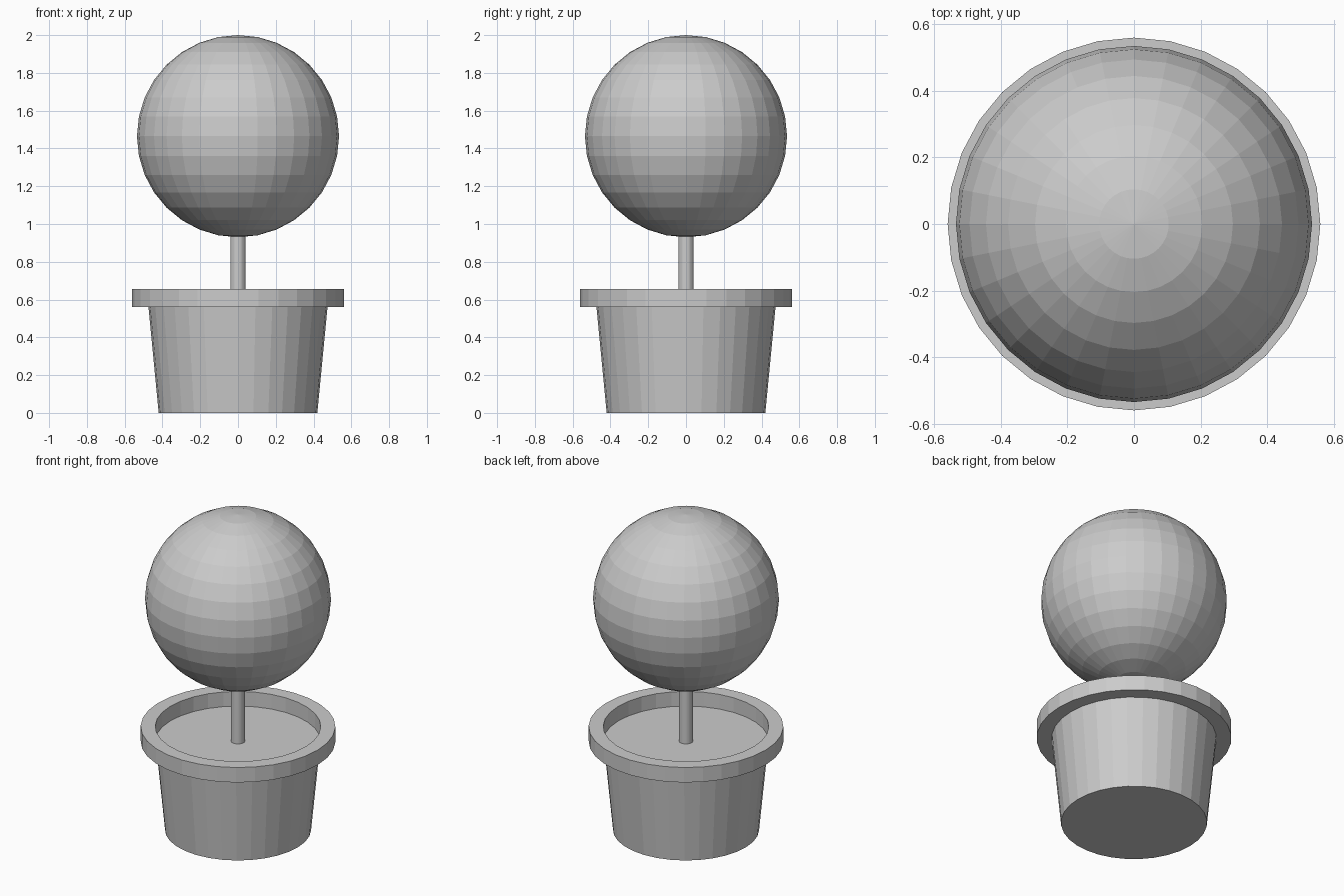
import bpy, bmesh, math

if "Cube" in bpy.data.objects:
    bpy.data.objects.remove(bpy.data.objects["Cube"])

SIDES = 32


def lathe(name, profile):
    """Spin an (r, z) profile around z; points with r = 0 become poles."""
    bm = bmesh.new()
    verts = [bm.verts.new((r, 0, z)) for r, z in profile]
    edges = [bm.edges.new(pair) for pair in zip(verts, verts[1:])]
    bmesh.ops.spin(bm, geom=verts + edges, cent=(0, 0, 0), axis=(0, 0, 1),
                   angle=math.tau, steps=SIDES, use_merge=True)
    bmesh.ops.remove_doubles(bm, verts=bm.verts, dist=1e-4)
    bmesh.ops.recalc_face_normals(bm, faces=bm.faces)
    mesh = bpy.data.meshes.new(name)
    bm.to_mesh(mesh)
    bm.free()
    obj = bpy.data.objects.new(name, mesh)
    bpy.context.collection.objects.link(obj)
    return obj


# Tapered pot with overhanging rim and recessed soil surface
lathe("pot", [(0, 0), (0.42, 0), (0.474, 0.56), (0.56, 0.56),
              (0.56, 0.655), (0.476, 0.655), (0.476, 0.562), (0, 0.562)])

# Thin trunk, running slightly into the soil and the foliage
bpy.ops.mesh.primitive_cylinder_add(vertices=SIDES, radius=0.04, depth=0.44,
                                    location=(0, 0, 0.76))
bpy.context.object.name = "trunk"

# Round clipped foliage, flat shaded
bpy.ops.mesh.primitive_uv_sphere_add(segments=SIDES, ring_count=16,
                                     radius=0.535, location=(0, 0, 1.465))
bpy.context.object.name = "foliage"
